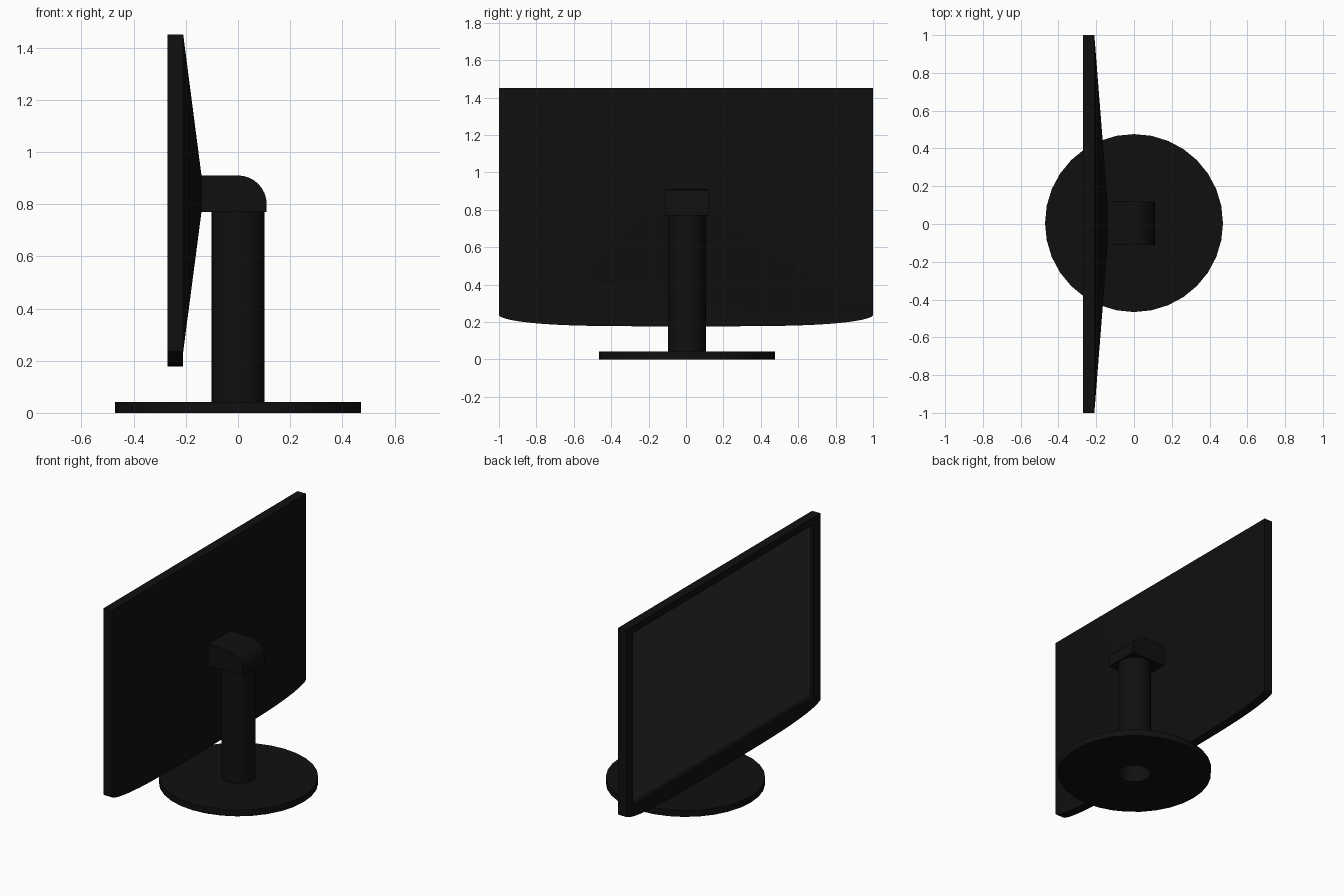
import bpy, bmesh, math

if "Cube" in bpy.data.objects:
    bpy.data.objects.remove(bpy.data.objects["Cube"])


def material(name, value):
    m = bpy.data.materials.new(name)
    m.diffuse_color = (value, value, value, 1)
    m.use_nodes = True
    m.node_tree.nodes["Principled BSDF"].inputs["Base Color"].default_value = m.diffuse_color
    return m


BLACK = material("black_plastic", 0.005)
GLASS = material("dark_glass", 0.026)


def finish(bm, name, mat, angle=None, recalc=True):
    if recalc:
        bmesh.ops.recalc_face_normals(bm, faces=bm.faces)
    me = bpy.data.meshes.new(name)
    bm.to_mesh(me)
    bm.free()
    ob = bpy.data.objects.new(name, me)
    bpy.context.collection.objects.link(ob)
    me.materials.append(mat)
    if angle:
        bpy.ops.object.select_all(action='DESELECT')
        ob.select_set(True)
        bpy.context.view_layer.objects.active = ob
        bpy.ops.object.shade_smooth_by_angle(angle=math.radians(angle))
    return ob


def ring(bm, pts):
    return [bm.verts.new(p) for p in pts]


def bridge(bm, a, b):
    n = len(a)
    return [bm.faces.new((a[i], a[(i + 1) % n], b[(i + 1) % n], b[i])) for i in range(n)]


def rect(x, hy, z0, z1):
    return [(x, -hy, z0), (x, hy, z0), (x, hy, z1), (x, -hy, z1)]


def circle(r, z, n=32, cy=0.005):
    return [(r * math.cos(2 * math.pi * i / n), cy + r * math.sin(2 * math.pi * i / n), z)
            for i in range(n)]


# Display housing: bowed lower edge, tapered back, recessed screen opening
XF, XB, XH = -0.27, -0.21, -0.14
ZC, TOP, DROP = 0.235, 1.45, 0.058
ys = [math.sin(math.pi / 2 * i / 12) for i in range(-12, 13)]
outline = [(y, ZC - DROP * max(0, 1 - abs(y) ** 4) ** 0.6) for y in ys] + [(1, TOP), (-1, TOP)]

bm = bmesh.new()
front = ring(bm, [(XF, y, z) for y, z in outline])
back = ring(bm, [(XB, y, z) for y, z in outline])
bridge(bm, front, back)
bm.faces.new(back[:25])                                   # flat chin at the back
hub = ring(bm, rect(XH, 0.115, 0.77, 0.91))
bridge(bm, [back[0], back[24], back[25], back[26]], hub)  # tapered back
bm.faces.new(hub)
opening = ring(bm, rect(XF, 0.93, 0.285, 1.405))
floor = ring(bm, rect(XF + 0.022, 0.93, 0.285, 1.405))
bridge(bm, opening, floor)
edges = [bm.edges.get((l[i], l[(i + 1) % len(l)])) for l in (front, opening) for i in range(len(l))]
bmesh.ops.triangle_fill(bm, edges=edges, use_beauty=True, normal=(-1, 0, 0))
finish(bm, "display_housing", BLACK, 20)

# Screen facing -x
bm = bmesh.new()
bm.faces.new(reversed(ring(bm, rect(XF + 0.022, 0.93, 0.285, 1.405))))
finish(bm, "screen", GLASS, recalc=False)

# Mounting head: rounded rear top
arc = [(0.11 * math.sin(t), 0.80 + 0.11 * math.cos(t))
       for t in (math.pi / 2 * i / 8 for i in range(9))]
profile = [(XH - 0.005, 0.77), (XH - 0.005, 0.91)] + arc + [(0.11, 0.77)]
bm = bmesh.new()
a = ring(bm, [(x, -0.11, z) for x, z in profile])
b = ring(bm, [(x, 0.12, z) for x, z in profile])
bridge(bm, a, b)
bm.faces.new(a)
bm.faces.new(b)
finish(bm, "mounting_head", BLACK, 30)

# Neck: cylinder, open at the bottom
bm = bmesh.new()
a, b = ring(bm, circle(0.101, 0.042)), ring(bm, circle(0.101, 0.775))
bridge(bm, a, b)
bm.faces.new(b)
finish(bm, "neck", BLACK, 30)

# Base: round plate with a centre hole under the neck
bm = bmesh.new()
loops = [ring(bm, circle(r, z)) for r, z in ((0.1, 0), (0.471, 0), (0.471, 0.042), (0.1, 0.042))]
for i in range(4):
    bridge(bm, loops[i], loops[(i + 1) % 4])
finish(bm, "base", BLACK, 30)
